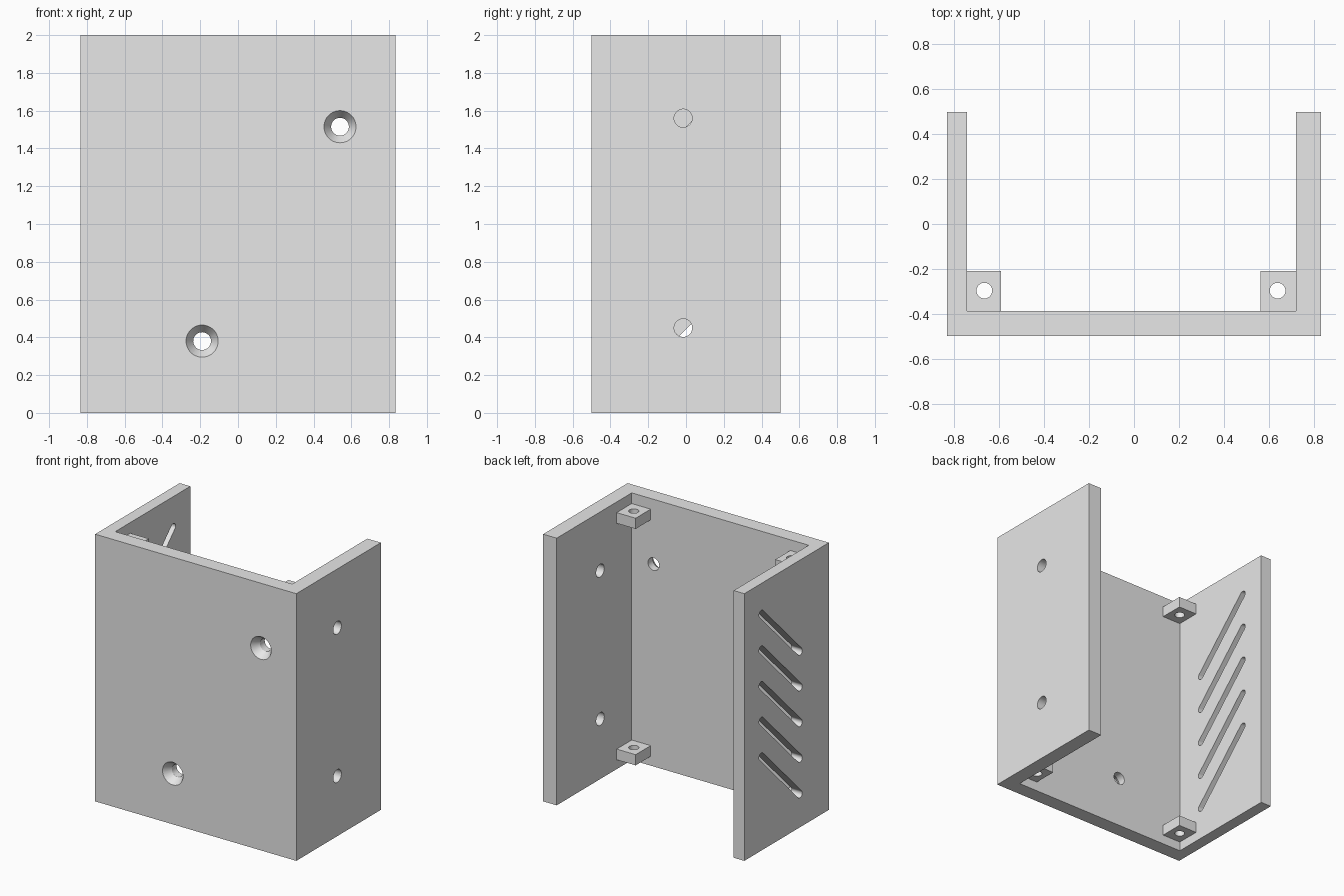
import bpy, bmesh, math
from mathutils import Vector, Matrix

cube = bpy.data.objects.get("Cube")
if cube:
    bpy.data.objects.remove(cube, do_unlink=True)

GREY = (0.8, 0.8, 0.8, 1)
mat = bpy.data.materials.new("light grey")
mat.use_nodes = True
mat.diffuse_color = GREY
mat.node_tree.nodes["Principled BSDF"].inputs["Base Color"].default_value = GREY

W, D, H = 0.833, 0.5, 2.0              # half width, half depth, height
IN_R, IN_L, IN_F = -0.745, 0.721, -0.388  # inner faces of the three walls


def finish(name, bm):
    bmesh.ops.recalc_face_normals(bm, faces=bm.faces)
    mesh = bpy.data.meshes.new(name)
    bm.to_mesh(mesh)
    bm.free()
    mesh.materials.append(mat)
    ob = bpy.data.objects.new(name, mesh)
    bpy.context.collection.objects.link(ob)
    return ob


def prism(name, points, direction):
    """Extrude a flat outline along a direction."""
    bm = bmesh.new()
    face = bm.faces.new([bm.verts.new(p) for p in points])
    ext = bmesh.ops.extrude_face_region(bm, geom=[face])
    verts = [g for g in ext["geom"] if isinstance(g, bmesh.types.BMVert)]
    bmesh.ops.translate(bm, verts=verts, vec=Vector(direction))
    return finish(name, bm)


def cone(name, centre, axis, r1, r2, depth):
    """Round cutter centred on a point; r1 is at the low end of the axis."""
    bm = bmesh.new()
    turn = Vector((0, 0, 1)).rotation_difference(Vector(axis)).to_matrix().to_4x4()
    bmesh.ops.create_cone(bm, cap_ends=True, segments=48, radius1=r1, radius2=r2,
                          depth=depth, matrix=Matrix.Translation(centre) @ turn)
    return finish(name, bm)


def cut(target, cutter):
    cutter.hide_render = True
    mod = target.modifiers.new("cut", 'BOOLEAN')
    mod.operation, mod.solver, mod.object = 'DIFFERENCE', 'EXACT', cutter
    bpy.context.view_layer.objects.active = target
    bpy.ops.object.modifier_apply(modifier=mod.name)
    bpy.data.objects.remove(cutter, do_unlink=True)


def smooth(ob):
    bpy.ops.object.select_all(action='DESELECT')
    ob.select_set(True)
    bpy.context.view_layer.objects.active = ob
    bpy.ops.object.shade_smooth_by_angle(angle=math.radians(30))


# U-shaped housing
outline = [(-W, -D), (W, -D), (W, D), (IN_L, D), (IN_L, IN_F),
           (IN_R, IN_F), (IN_R, D), (-W, D)]
housing = prism("housing", [(x, y, 0) for x, y in outline], (0, 0, H))

# Countersunk screw holes in the front wall
R_HOLE, R_SINK, SINK = 0.047, 0.085, 0.055
slope = (R_SINK - R_HOLE) / SINK
for x, z in ((0.54, 1.515), (-0.19, 0.38)):
    cut(housing, cone("hole_cutter", (x, -0.44, z), (0, 1, 0), R_HOLE, R_HOLE, 0.4))
    lip = 0.02
    cut(housing, cone("sink_cutter", (x, -D + (SINK - lip) / 2, z), (0, 1, 0),
                      R_SINK + slope * lip, R_HOLE, SINK + lip))

# Plain holes in the left wall
for z in (1.56, 0.45):
    cut(housing, cone("side_hole_cutter", (0.78, -0.015, z), (1, 0, 0), 0.048, 0.048, 0.3))

# Diagonal round-ended vents in the right wall
R_SLOT, HALF, CY = 0.0275, 0.35, 0.07
for i in range(5):
    cz = 0.475 + 0.267 * i
    pts = []
    for end, start in ((1, -90), (-1, 90)):
        for k in range(13):
            a = math.radians(start + 15 * k)
            u = end * (HALF - R_SLOT) + R_SLOT * math.cos(a)
            v = R_SLOT * math.sin(a)
            s = math.sqrt(0.5)
            pts.append((-0.95, CY + (u - v) * s, cz + (u + v) * s))
    cut(housing, prism("vent_cutter", pts, (0.3, 0, 0)))
smooth(housing)

# Drilled mounting blocks in the inner corners
BY, BH = -0.21, 0.08
for side, x0, x1, hx in (("right", IN_R, -0.592, -0.667), ("left", 0.564, IN_L, 0.64)):
    for level, z in (("lower", 0.07), ("upper", 1.84)):
        corners = [(x0, IN_F, z), (x1, IN_F, z), (x1, BY, z), (x0, BY, z)]
        block = prism(f"{side}_{level}_mounting_block", corners, (0, 0, BH))
        cut(block, cone("block_cutter", (hx, -0.297, z + BH / 2), (0, 0, 1),
                        0.035, 0.035, 0.2))
        smooth(block)
